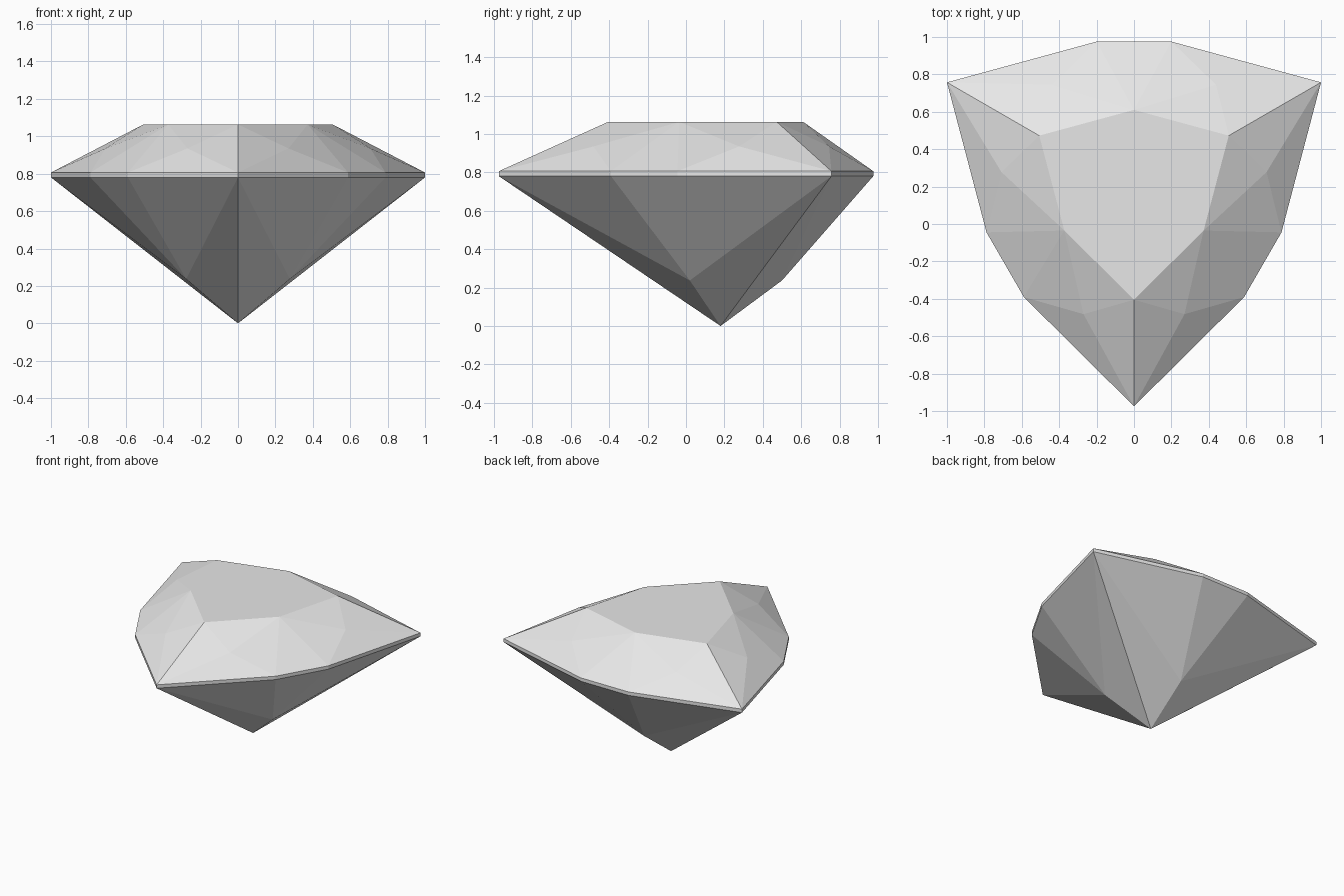
import bpy, bmesh
from math import radians, sin, cos

cube = bpy.data.objects.get("Cube")
if cube:
    bpy.data.objects.remove(cube, do_unlink=True)

# Heights of the stone
TABLE, STAR, GIRDLE_TOP, GIRDLE_LOW, LOWER = 1.063, 0.935, 0.806, 0.78, 0.237
CENTRE_Y = 0.18

bm = bmesh.new()


def ring(radius, z, angles):
    """Points around the stone's axis; angle 0 points to the front corner."""
    return [bm.verts.new((radius * sin(radians(a)), CENTRE_Y - radius * cos(radians(a)), z))
            for a in angles]


def around(*offsets):
    """Repeat angles for the three sides of the stone."""
    return [side * 120 + o for side in range(3) for o in offsets]


# Table and star points of the crown
table_corner = ring(0.585, TABLE, around(0))
table_mid = ring(0.43, TABLE, around(60))
star = ring(0.715, STAR, around(22.2, 97.8))

# Girdle outline: one sharp corner and two blunt points per side
upper, lower = [], []
for radius, offsets in ((1.1547, (0,)), (0.82, (45.9,)), (0.82, (74.1,))):
    upper.append(ring(radius, GIRDLE_TOP, around(*offsets)))
    lower.append(ring(radius, GIRDLE_LOW, around(*offsets)))

# Pavilion points
pavilion = ring(0.32, LOWER, around(60))
culet = bm.verts.new((0, CENTRE_Y, 0))

# Table facet
bm.faces.new([v for pair in zip(table_corner, table_mid) for v in pair])

for i in range(3):
    j = (i + 1) % 3
    mid, pav = table_mid[i], pavilion[i]
    up = [upper[0][i], upper[1][i], upper[2][i], upper[0][j]]
    low = [lower[0][i], lower[1][i], lower[2][i], lower[0][j]]

    # Crown facets, mirrored about the middle of the side
    for corner, point, s, tc in ((up[0], up[1], star[2 * i], table_corner[i]),
                                 (up[3], up[2], star[2 * i + 1], table_corner[j])):
        for a, b in ((corner, point), (point, mid), (mid, tc), (tc, corner)):
            bm.faces.new((a, b, s))
    bm.faces.new((up[1], up[2], mid))

    # Girdle band and pavilion facets
    for k in range(3):
        bm.faces.new((low[k], low[k + 1], up[k + 1], up[k]))
        bm.faces.new((low[k + 1], low[k], pav))
    bm.faces.new((low[0], culet, pav))
    bm.faces.new((culet, low[3], pav))

bmesh.ops.recalc_face_normals(bm, faces=bm.faces)
mesh = bpy.data.meshes.new("cut_gemstone")
bm.to_mesh(mesh)
bm.free()

# Plain grey material
grey = bpy.data.materials.new("light_grey")
grey.use_nodes = True
colour = (0.8, 0.8, 0.8, 1)
grey.diffuse_color = colour
grey.node_tree.nodes["Principled BSDF"].inputs["Base Color"].default_value = colour
mesh.materials.append(grey)

gem = bpy.data.objects.new("cut_gemstone", mesh)
bpy.context.collection.objects.link(gem)
